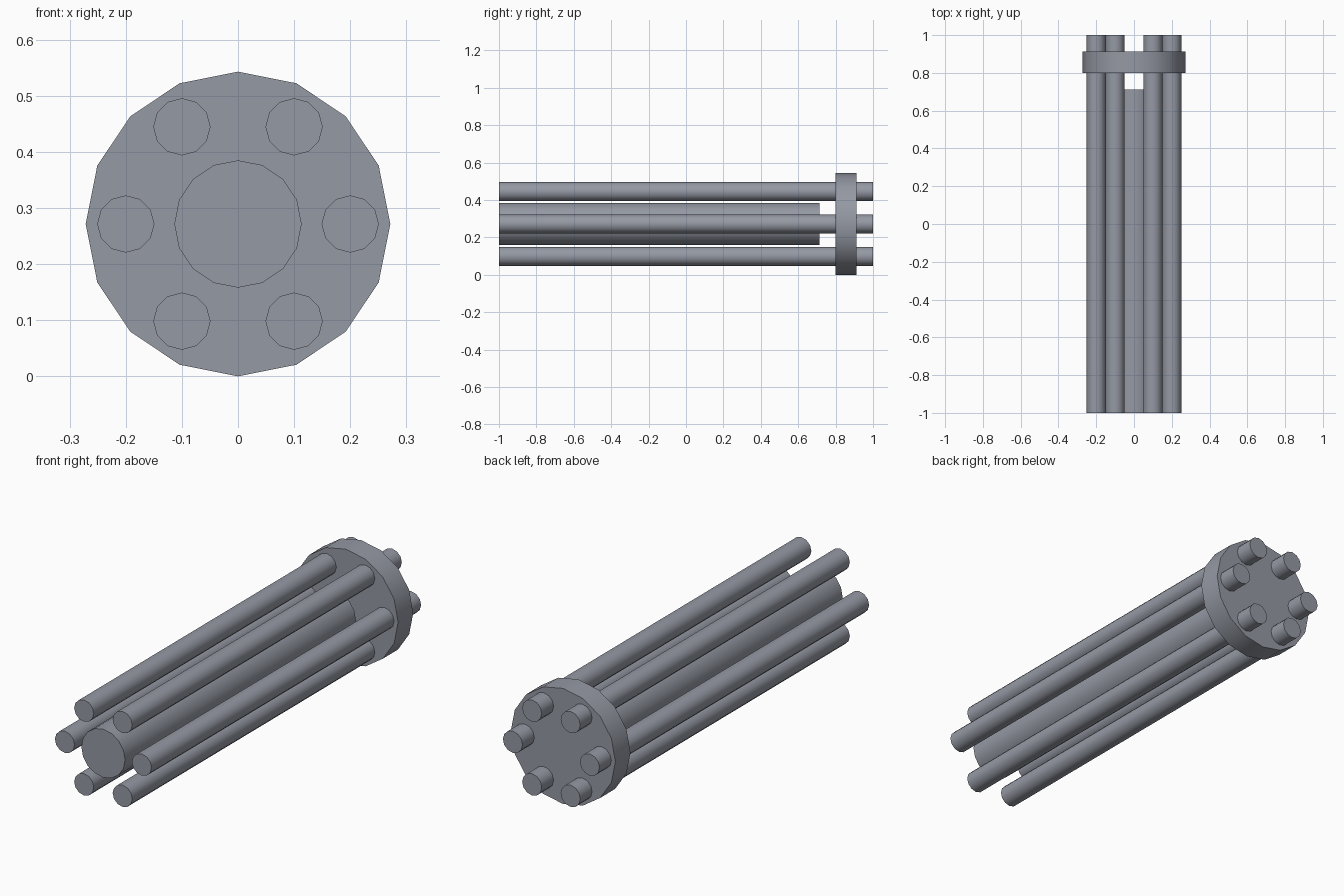
import bpy
from math import cos, sin, pi, radians

if "Cube" in bpy.data.objects:
    bpy.data.objects.remove(bpy.data.objects["Cube"])

CENTRE_Z = 0.2715

# Dark blue-grey metal
metal = bpy.data.materials.new("dark_metal")
metal.diffuse_color = (0.30, 0.32, 0.37, 1)
metal.use_nodes = True
metal.node_tree.nodes["Principled BSDF"].inputs["Base Color"].default_value = metal.diffuse_color


def rod(name, x, z, radius, y0, y1, sides=16):
    """Capped cylinder running along y from y0 to y1."""
    bpy.ops.mesh.primitive_cylinder_add(
        vertices=sides, radius=radius, depth=y1 - y0,
        location=(x, (y0 + y1) / 2, z), rotation=(pi / 2, 0, 0))
    obj = bpy.context.object
    obj.name = name
    obj.data.materials.append(metal)
    bpy.ops.object.shade_smooth_by_angle(angle=radians(40))
    return obj


# Central shaft, stopping short of the plate
rod("central_shaft", 0, CENTRE_Z, 0.1135, -1.0, 0.713)

# Plate that clamps the tubes near the back end
rod("clamp_plate", 0, CENTRE_Z, 0.2715, 0.80, 0.912)

# Ring of six tubes passing through the plate
for i in range(6):
    a = i * pi / 3
    rod(f"outer_tube_{i + 1}", 0.2 * cos(a), CENTRE_Z + 0.2 * sin(a),
        0.051, -1.0, 1.0, sides=12)
